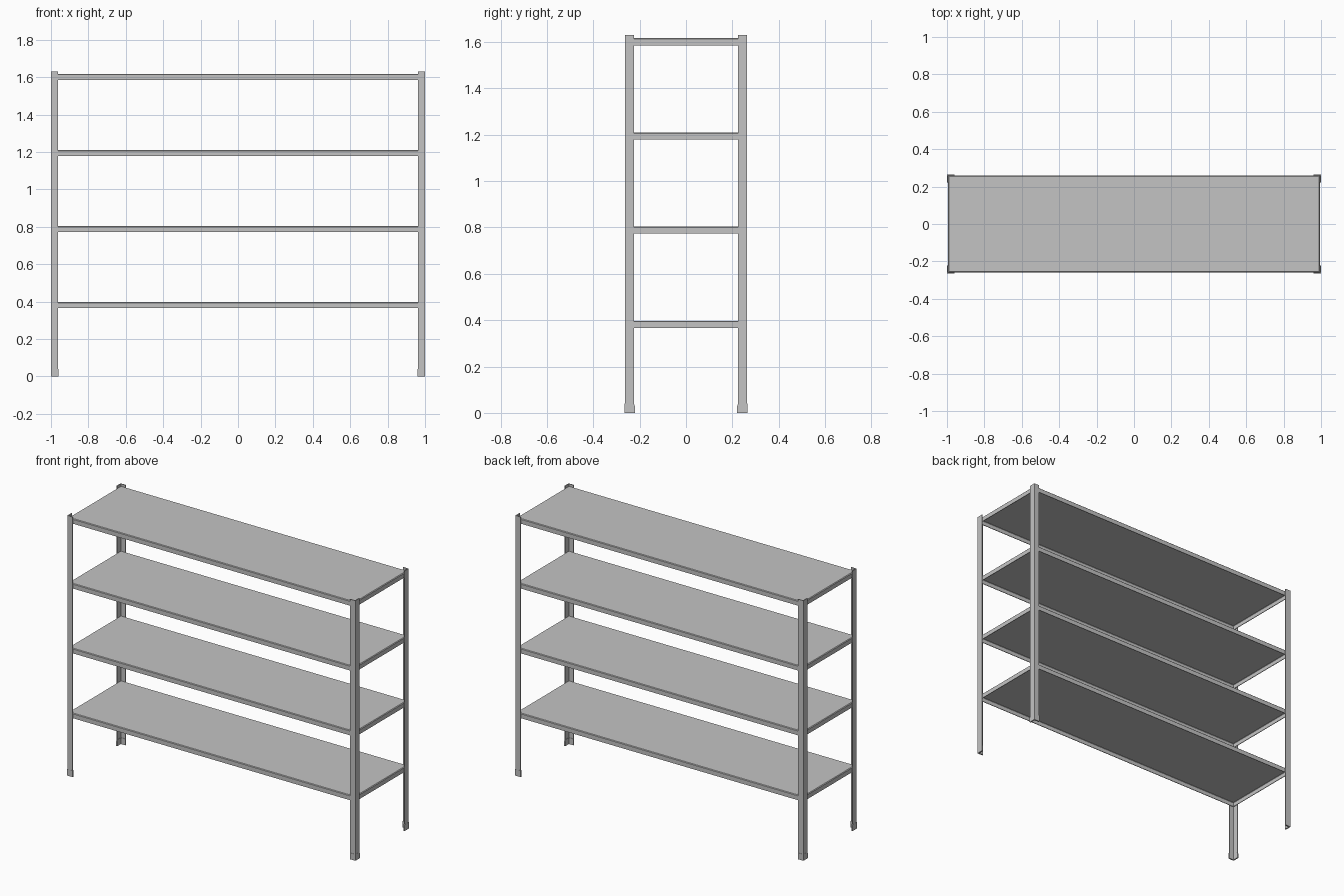
import bpy
import bmesh

cube = bpy.data.objects.get("Cube")
if cube:
    bpy.data.objects.remove(cube, do_unlink=True)

HALF_X, HALF_Y, HEIGHT = 1.0, 0.265, 1.63
GAUGE = 0.005

steel = bpy.data.materials.new("grey steel")
steel.use_nodes = True
color = (0.55, 0.55, 0.55, 1)
steel.diffuse_color = color
steel.node_tree.nodes["Principled BSDF"].inputs["Base Color"].default_value = color


def add_object(name, bm):
    bmesh.ops.recalc_face_normals(bm, faces=bm.faces)
    mesh = bpy.data.meshes.new(name)
    bm.to_mesh(mesh)
    bm.free()
    mesh.materials.append(steel)
    obj = bpy.data.objects.new(name, mesh)
    bpy.context.collection.objects.link(obj)
    return obj


def extrude_profile(bm, points, axis_offset, z0, z1):
    """Stand a flat corner profile at z0 and raise it to z1."""
    sx, sy, inset = axis_offset
    verts = [bm.verts.new((sx * (HALF_X - inset - u), sy * (HALF_Y - inset - v), z0))
             for u, v in points]
    face = bm.faces.new(verts)
    up = bmesh.ops.extrude_face_region(bm, geom=[face])["geom"]
    top = [g for g in up if isinstance(g, bmesh.types.BMVert)]
    bmesh.ops.translate(bm, verts=top, vec=(0, 0, z1 - z0))
    return top


def angle_profile(w, d, t):
    return [(0, 0), (w, 0), (w, t), (t, t), (t, d), (0, d)]


# Angle-section uprights with open plastic-style feet
for sy, depth_name in ((-1, "front"), (1, "back")):
    for sx, side_name in ((-1, "right"), (1, "left")):
        bm = bmesh.new()
        extrude_profile(bm, angle_profile(0.037, 0.04, GAUGE), (sx, sy, 0.001), 0.002, HEIGHT)
        add_object(f"{depth_name}_{side_name}_post", bm)

        bm = bmesh.new()
        extrude_profile(bm, angle_profile(0.039, 0.044, 0.008), (sx, sy, 0), 0, 0.03)
        # Tapered rim above the foot
        top = extrude_profile(bm, angle_profile(0.039, 0.044, 0.008), (sx, sy, 0), 0.03, 0.04)
        for v in top:
            v.co.y += sy * 0.004 if abs(v.co.y) < HALF_Y - 0.02 else 0
        add_object(f"{depth_name}_{side_name}_foot", bm)

# Folded sheet shelves: open below, with a softened upper fold
for i in range(4):
    bm = bmesh.new()
    bmesh.ops.create_cube(bm, size=1)
    bmesh.ops.scale(bm, verts=bm.verts,
                    vec=(2 * (HALF_X - GAUGE - 0.001), 2 * (HALF_Y - GAUGE - 0.001), 0.031))
    bottom = [f for f in bm.faces if f.normal.z < -0.5]
    bmesh.ops.delete(bm, geom=bottom, context="FACES_ONLY")
    folds = [e for e in bm.edges if all(v.co.z > 0 for v in e.verts)]
    bmesh.ops.bevel(bm, geom=folds, offset=0.004, segments=1, affect="EDGES")
    shelf = add_object(f"shelf_{i + 1}", bm)
    shelf.location.z = 0.382 + i * 0.4065
    sheet = shelf.modifiers.new("sheet thickness", "SOLIDIFY")
    sheet.thickness = 0.004
    sheet.offset = -1
    sheet.use_even_offset = True
